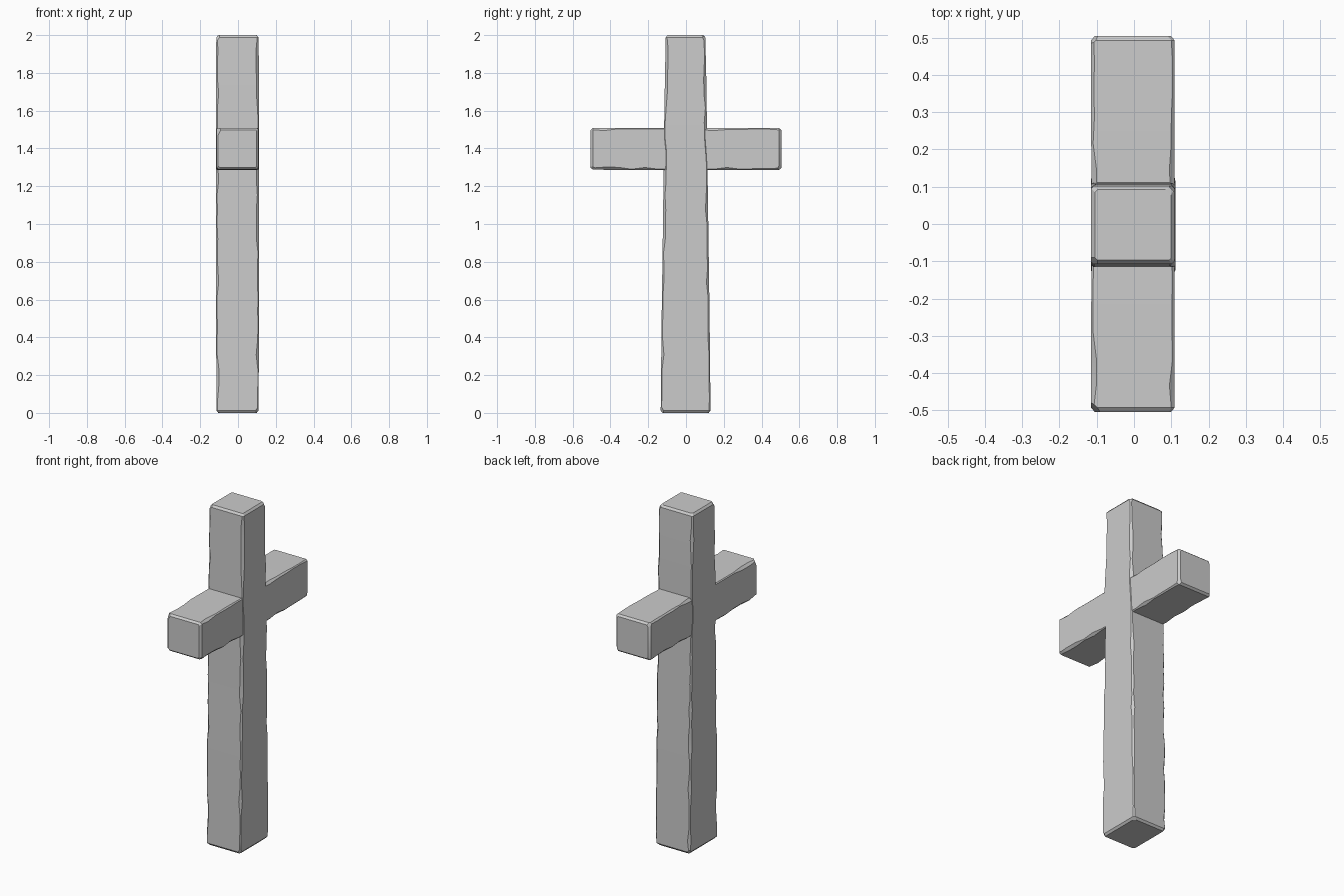
import bpy, bmesh, random
from mathutils import Vector

if "Cube" in bpy.data.objects:
    bpy.data.objects.remove(bpy.data.objects["Cube"])

random.seed(7)


def lerp_station(stations, t):
    for s, e in zip(stations, stations[1:]):
        if t <= e[0]:
            f = (t - s[0]) / (e[0] - s[0])
            return [a + (b - a) * f for a, b in zip(s[1:], e[1:])]
    return list(stations[-1][1:])


def worn_beam(name, stations, steps, along_y, chips):
    """Loft a long block with unevenly worn edges; stations are (t, u0, u1, v0, v1)."""
    bm = bmesh.new()
    t0, t1 = stations[0][0], stations[-1][0]
    ts = [t0 + (t1 - t0) * i / steps for i in range(steps + 1)]
    ts = [t0, t0 + 0.012] + ts[1:-1] + [t1 - 0.012, t1]
    rings = []
    for i, t in enumerate(ts):
        u0, u1, v0, v1 = lerp_station(stations, t)
        if i in (0, len(ts) - 1):
            u0, u1, v0, v1 = u0 + .01, u1 - .01, v0 + .01, v1 - .01
        c = [random.choice((0.005, 0.007, 0.009, 0.014)) for _ in range(4)]
        pts = [(u0 + c[0], v0), (u1 - c[1], v0), (u1, v0 + c[1]), (u1, v1 - c[2]),
               (u1 - c[2], v1), (u0 + c[3], v1), (u0, v1 - c[3]), (u0, v0 + c[0])]
        rings.append([bm.verts.new((u, t, v) if along_y else (u, v, t)) for u, v in pts])
    for a, b in zip(rings, rings[1:]):
        for k in range(8):
            n = (k + 1) % 8
            bm.faces.new((a[k], a[n], b[n], b[k]))
    bm.faces.new(rings[0][::-1])
    bm.faces.new(rings[-1])
    # Broken corners: each chip is a point on the cut and its outward direction
    for co, no in chips:
        cut = bmesh.ops.bisect_plane(bm, geom=bm.verts[:] + bm.edges[:] + bm.faces[:],
                                     plane_co=Vector(co), plane_no=Vector(no).normalized(),
                                     clear_outer=True)
        edges = [g for g in cut["geom_cut"] if isinstance(g, bmesh.types.BMEdge)]
        bmesh.ops.holes_fill(bm, edges=edges, sides=0)
    bmesh.ops.recalc_face_normals(bm, faces=bm.faces[:])
    mesh = bpy.data.meshes.new(name)
    bm.to_mesh(mesh)
    bm.free()
    obj = bpy.data.objects.new(name, mesh)
    bpy.context.collection.objects.link(obj)
    return obj


# Tapered upright
shaft = worn_beam("stone_cross", [
    (0.0, -.114, .109, -.134, .130),
    (0.5, -.116, .111, -.129, .125),
    (1.0, -.116, .111, -.122, .118),
    (1.5, -.116, .112, -.116, .111),
    (1.75, -.116, .111, -.112, .108),
    (2.0, -.115, .109, -.107, .102)], 26, False,
    [((.10, .09, 2.0), (1, 1, .5)),
     ((-.10, -.095, 2.0), (-1, -1, .8)),
     ((.10, -.12, 0), (1, -1, -.6)),
     ((-.10, .12, 0), (-1, 1, -.8))])

# Crossbar
bar = worn_beam("crossbar", [
    (-.505, -.115, .109, 1.288, 1.508),
    (-.25, -.115, .109, 1.285, 1.509),
    (0.0, -.1135, .1085, 1.285, 1.508),
    (.25, -.115, .109, 1.285, 1.509),
    (.505, -.115, .109, 1.287, 1.507)], 14, True,
    [((.09, -.50, 1.288), (1, -.5, -1)),
     ((.095, .50, 1.295), (1, 1, -.4)),
     ((-.105, .495, 1.50), (-1, 1, .6)),
     ((-.10, -.495, 1.50), (-1, -1, .5))])

# Merge both into one stone
mod = shaft.modifiers.new("union", 'BOOLEAN')
mod.operation = 'UNION'
mod.solver = 'EXACT'
mod.object = bar
bpy.ops.object.select_all(action='DESELECT')
shaft.select_set(True)
bpy.context.view_layer.objects.active = shaft
bpy.ops.object.modifier_apply(modifier=mod.name)
bpy.data.objects.remove(bar, do_unlink=True)
bpy.ops.object.shade_smooth_by_angle(angle=0.5)
